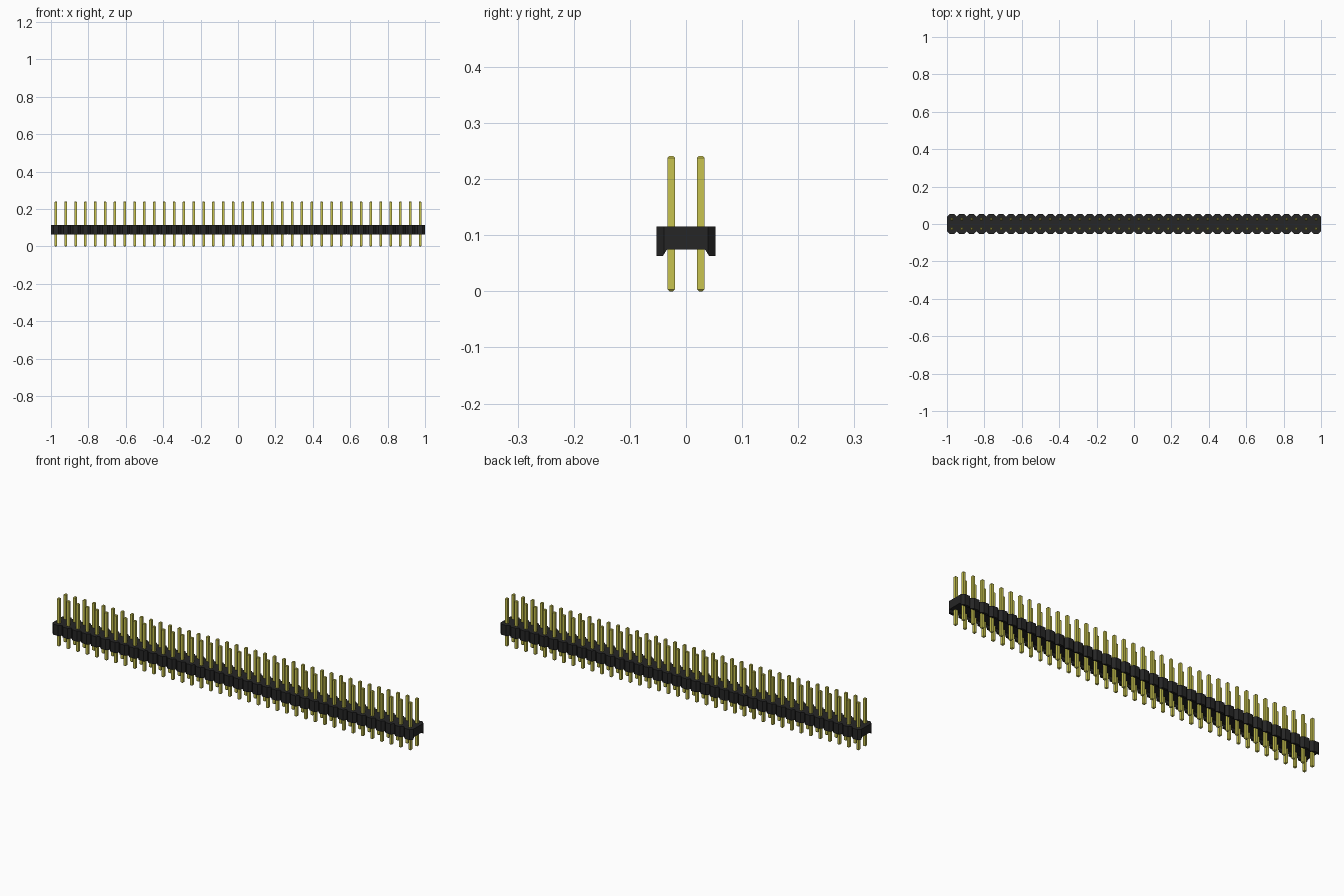
import bpy, bmesh

if "Cube" in bpy.data.objects:
    bpy.data.objects.remove(bpy.data.objects["Cube"], do_unlink=True)

COUNT = 38                 # pin columns
P = 2.0 / COUNT            # pitch
C = P / 4                  # corner chamfer of each housing cell
Z0, Z1 = 0.0632, 0.1158    # housing bottom and top
PIN_W, PIN_H, TIP = 0.0133, 0.2415, 0.0035


def material(name, color, rough):
    m = bpy.data.materials.new(name)
    m.use_nodes = True
    m.diffuse_color = color
    b = m.node_tree.nodes["Principled BSDF"]
    b.inputs["Base Color"].default_value = color
    b.inputs["Roughness"].default_value = rough
    return m


def make_object(name, bm, mat):
    bmesh.ops.recalc_face_normals(bm, faces=bm.faces)
    me = bpy.data.meshes.new(name)
    bm.to_mesh(me)
    bm.free()
    if mat:
        me.materials.append(mat)
    ob = bpy.data.objects.new(name, me)
    bpy.context.collection.objects.link(ob)
    return ob


def prism(name, points, offset, mat=None):
    """Extrude a closed outline along an offset vector."""
    bm = bmesh.new()
    face = bm.faces.new([bm.verts.new(p) for p in points])
    ext = bmesh.ops.extrude_face_region(bm, geom=[face])
    verts = [g for g in ext["geom"] if isinstance(g, bmesh.types.BMVert)]
    bmesh.ops.translate(bm, verts=verts, vec=offset)
    return make_object(name, bm, mat)


black = material("black plastic", (0.019, 0.019, 0.019, 1), 0.6)
gold = material("yellow gold", (0.578, 0.546, 0.08, 1), 0.4)

# Housing: scalloped outline of chamfered cells, extruded upwards
side = [(-1, -P + C)]
for i in range(COUNT):
    x = -1 + i * P
    side += [(x + C, -P), (x + P - C, -P), (x + P, -P + C)]
outline = side + [(-x, -y) for x, y in side]
housing = prism("housing", [(x, y, Z0) for x, y in outline], (0, 0, Z1 - Z0), black)

# Lengthwise channel under the housing, with sloped walls
channel = [(-0.0417, Z0 - 0.0011), (0.0417, Z0 - 0.0011), (0.034, 0.0745), (-0.034, 0.0745)]
cutter = prism("channel_cutter", [(-1.1, y, z) for y, z in channel], (2.2, 0, 0))
cutter.hide_render = True
mod = housing.modifiers.new("channel", 'BOOLEAN')
mod.operation = 'DIFFERENCE'
mod.solver = 'EXACT'
mod.object = cutter
bpy.context.view_layer.objects.active = housing
bpy.ops.object.modifier_apply(modifier=mod.name)
bpy.data.objects.remove(cutter, do_unlink=True)

# Pins: square posts with tapered tips, two rows
w, t = PIN_W / 2, PIN_W / 4
rings = [(0, t), (TIP, w), (PIN_H - TIP, w), (PIN_H, t)]
for row, y in (("front", -P / 2), ("back", P / 2)):
    bm = bmesh.new()
    for i in range(COUNT):
        x = -1 + (i + 0.5) * P
        loops = [[bm.verts.new((x + sx * r, y + sy * r, z))
                  for sx, sy in ((-1, -1), (1, -1), (1, 1), (-1, 1))] for z, r in rings]
        bm.faces.new(loops[0][::-1])
        bm.faces.new(loops[-1])
        for a, b in zip(loops, loops[1:]):
            for k in range(4):
                n = (k + 1) % 4
                bm.faces.new((a[k], a[n], b[n], b[k]))
    make_object(row + "_pin_row", bm, gold)
